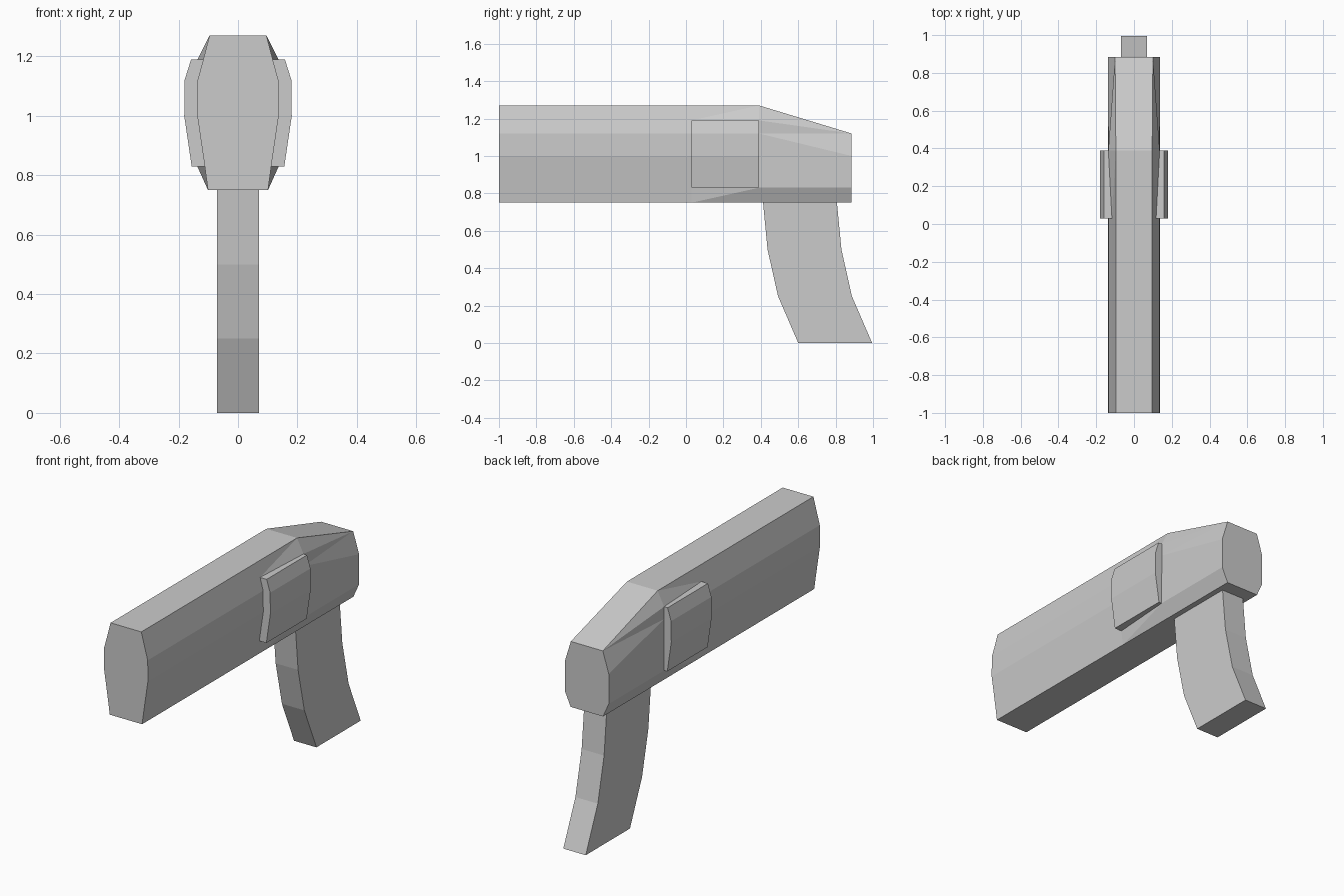
import bpy
import bmesh
from mathutils import Matrix

if "Cube" in bpy.data.objects:
    bpy.data.objects.remove(bpy.data.objects["Cube"])


def finish(bm, name):
    bmesh.ops.remove_doubles(bm, verts=bm.verts, dist=1e-4)
    bmesh.ops.recalc_face_normals(bm, faces=bm.faces)
    mesh = bpy.data.meshes.new(name)
    bm.to_mesh(mesh)
    bm.free()
    ob = bpy.data.objects.new(name, mesh)
    bpy.context.collection.objects.link(ob)
    return ob


def add_face(bm, verts):
    # skip collapsed corners where section points coincide
    kept = []
    for v in verts:
        if all((v.co - k.co).length > 1e-5 for k in kept):
            kept.append(v)
    if len(kept) > 2:
        bm.faces.new(kept)


# Half body: cross-sections (x, z) from top to bottom, lofted along y
front = [(0, 1.27), (.096, 1.27), (.117, 1.19), (.136, 1.12), (.137, 1.0),
         (.112, .83), (.101, .75), (0, .75)]
middle = [(0, 1.27), (.096, 1.27), (.136, 1.19), (.136, 1.12), (.137, 1.0),
          (.137, .83), (.101, .75), (0, .75)]
rear = [(0, 1.12), (.1, 1.12), (.1, 1.12), (.1, 1.12), (.137, 1.0),
        (.137, .83), (.101, .75), (0, .75)]

bm = bmesh.new()
rings = [[bm.verts.new((x, y, z)) for x, z in sec]
         for y, sec in ((-1, front), (.03, front), (.39, middle), (.885, rear))]
for n, (a, b) in enumerate(zip(rings, rings[1:])):
    for i in range(len(a) - 1):
        if n == 2:
            add_face(bm, (a[i], b[i], b[i + 1]))
            add_face(bm, (a[i], b[i + 1], a[i + 1]))
        elif n == 1:
            add_face(bm, (a[i], b[i], a[i + 1]))
            add_face(bm, (b[i], b[i + 1], a[i + 1]))
        else:
            add_face(bm, (a[i], b[i], b[i + 1], a[i + 1]))
add_face(bm, rings[0])
add_face(bm, rings[-1])
bmesh.ops.remove_doubles(bm, verts=bm.verts, dist=1e-4)
bmesh.ops.mirror(bm, geom=bm.verts[:] + bm.edges[:] + bm.faces[:],
                 matrix=Matrix.Identity(4), axis='X', merge_dist=1e-4)
finish(bm, "body")


def prism(name, points, offset):
    # extrude a flat outline along an axis
    bm = bmesh.new()
    face = bm.faces.new([bm.verts.new(p) for p in points])
    ext = bmesh.ops.extrude_face_region(bm, geom=[face], use_keep_orig=True)
    verts = [g for g in ext["geom"] if isinstance(g, bmesh.types.BMVert)]
    bmesh.ops.translate(bm, verts=verts, vec=offset)
    return finish(bm, name)


# Raised side panels
panel = [(.09, 1.19), (.158, 1.19), (.18, 1.12), (.181, 1.0), (.156, .83), (.09, .83)]
for side, label in ((1, "right"), (-1, "left")):
    prism("side_panel_" + label, [(side * x, .03, z) for x, z in panel], (0, .36, 0))

# Curved grip, its top tucked slightly into the body
edge = [(.408, .77), (.412, .75), (.436, .5), (.492, .25), (.6, 0)]
outline = edge + [(y + .395, z) for y, z in reversed(edge)]
prism("grip", [(-.07, y, z) for y, z in outline], (.14, 0, 0))
